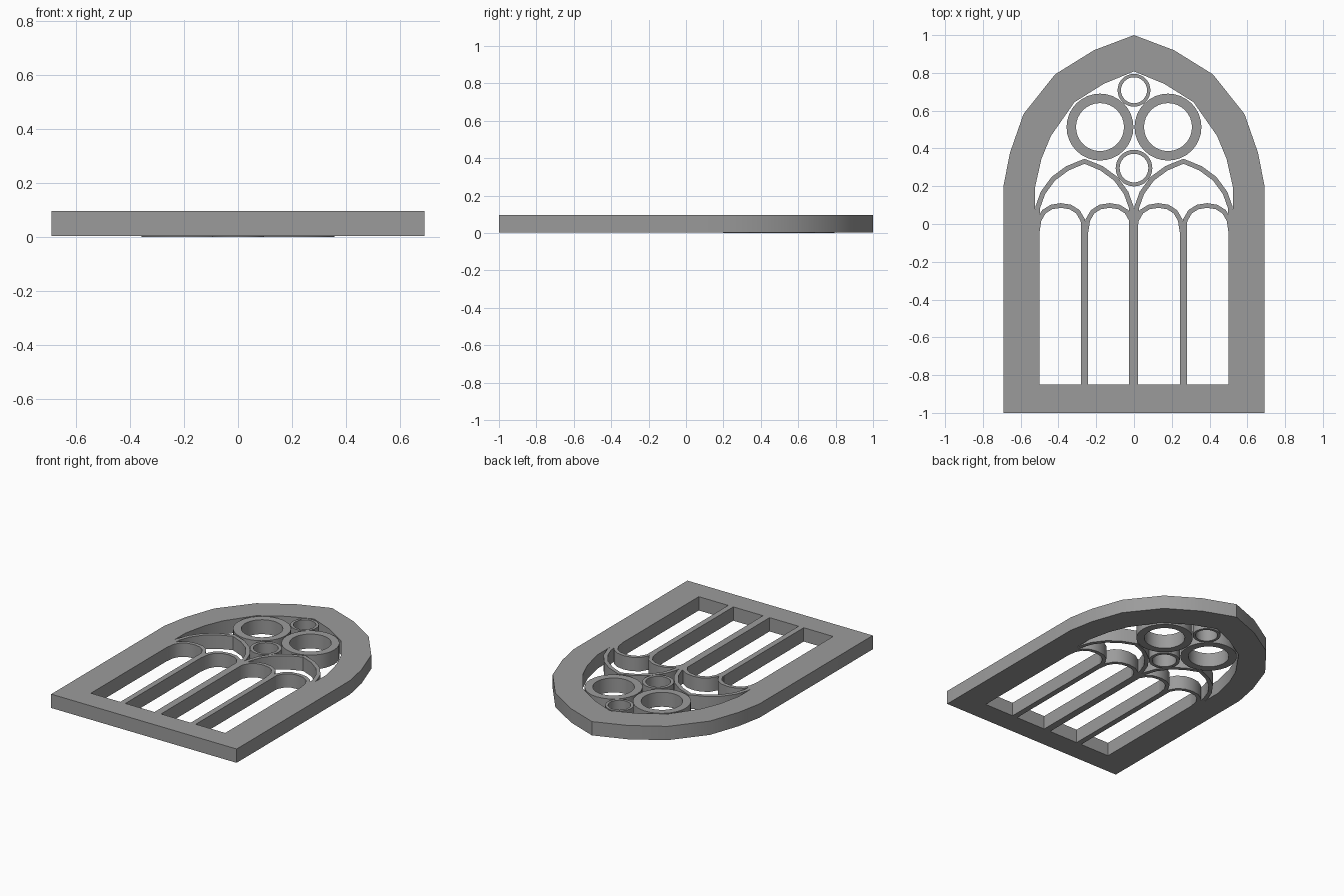
import bpy, bmesh, math
from mathutils import Vector

cube = bpy.data.objects.get("Cube")
if cube:
    bpy.data.objects.remove(cube, do_unlink=True)

stone = bpy.data.materials.new("grey_stone")
stone.use_nodes = True
GREY = (0.33, 0.33, 0.33, 1)
stone.diffuse_color = GREY
stone.node_tree.nodes["Principled BSDF"].inputs["Base Color"].default_value = GREY

BOTTOM, TOP = 0.004, 0.097


def band(name, outer, inner, closed, low=BOTTOM, high=TOP):
    """Solid strip between two matching outlines, extruded in z."""
    bm = bmesh.new()
    rows = [[bm.verts.new((x, y, z)) for x, y in line]
            for line, z in ((outer, low), (inner, low), (inner, high), (outer, high))]
    n = len(outer)
    for i in range(n if closed else n - 1):
        j = (i + 1) % n
        for k in range(4):
            a, b = rows[k], rows[(k + 1) % 4]
            bm.faces.new((a[i], a[j], b[j], b[i]))
    if not closed:
        for i in (0, n - 1):
            bm.faces.new([row[i] for row in rows])
    bmesh.ops.recalc_face_normals(bm, faces=bm.faces)
    mesh = bpy.data.meshes.new(name)
    bm.to_mesh(mesh)
    bm.free()
    mesh.materials.append(stone)
    obj = bpy.data.objects.new(name, mesh)
    bpy.context.collection.objects.link(obj)
    bpy.ops.object.select_all(action='DESELECT')
    obj.select_set(True)
    bpy.context.view_layer.objects.active = obj
    bpy.ops.object.shade_smooth_by_angle(angle=math.radians(30))
    return obj


def mirrored(half):
    """Left half outline ending at the apex, completed on the right."""
    return half + [(-x, y) for x, y in reversed(half[:-1])]


def rib(name, half, cx, width):
    """Arched rib of even width along a mirrored centre line."""
    pts = [Vector(p) for p in mirrored(half)]
    sides = ([], [])
    for i, p in enumerate(pts):
        before = (p - pts[max(i - 1, 0)]).normalized()
        after = (pts[min(i + 1, len(pts) - 1)] - p).normalized()
        t = (before + after).normalized()
        normal = Vector((-t.y, t.x))
        for side, s in zip(sides, (0.5, -0.5)):
            q = p + normal * width * s
            side.append((q.x + cx, q.y))
    band(name, sides[0], sides[1], False)


def ring(name, cx, cy, outer_r, inner_r, sides=32):
    def circle(r):
        return [(cx + r * math.cos(math.tau * i / sides),
                 cy + r * math.sin(math.tau * i / sides)) for i in range(sides)]
    band(name, circle(outer_r), circle(inner_r), True, low=0)


def bar(name, x0, x1, y0, y1):
    band(name, [(x0, y0), (x0, y1)], [(x1, y0), (x1, y1)], False)


# Pointed outer frame
outer = mirrored([(-0.69, -1), (-0.69, 0.206), (-0.657, 0.376), (-0.585, 0.582),
                  (-0.418, 0.792), (-0.212, 0.92), (0, 1)])
inner = mirrored([(-0.525, -0.85), (-0.525, 0.19), (-0.49, 0.345), (-0.44, 0.466),
                  (-0.315, 0.645), (-0.16, 0.742), (0, 0.808)])
band("frame", outer, inner, True)

# Side jambs and mullions
for side, s in (("right", -1), ("left", 1)):
    bar("jamb_" + side, s * 0.535, s * 0.5, -0.87, 0.0)
    bar("mullion_" + side, s * 0.262 - 0.019, s * 0.262 + 0.019, -0.87, 0.0)
bar("mullion_centre", -0.027, 0.022, -0.87, 0.03)

# Four small lancet arches
lancet = [(-0.125, -0.04), (-0.116, 0.02), (-0.09, 0.065), (-0.05, 0.09), (0, 0.098)]
for i in range(4):
    rib(f"lancet_arch_{i + 1}", lancet, -0.387 + i * 0.258, 0.025)

# Two large arches, each spanning a pair of lancets
large = [(-0.255, 0.0), (-0.247, 0.09), (-0.22, 0.165), (-0.165, 0.24),
         (-0.09, 0.295), (0, 0.332)]
for side, s in (("right", -1), ("left", 1)):
    rib("large_arch_" + side, large, s * 0.262, 0.026)

# Tracery rings
for side, s in (("right", -1), ("left", 1)):
    ring("large_ring_" + side, s * 0.18, 0.513, 0.177, 0.127)
ring("lower_ring", 0, 0.296, 0.097, 0.076)
ring("upper_ring", 0, 0.708, 0.087, 0.069)
